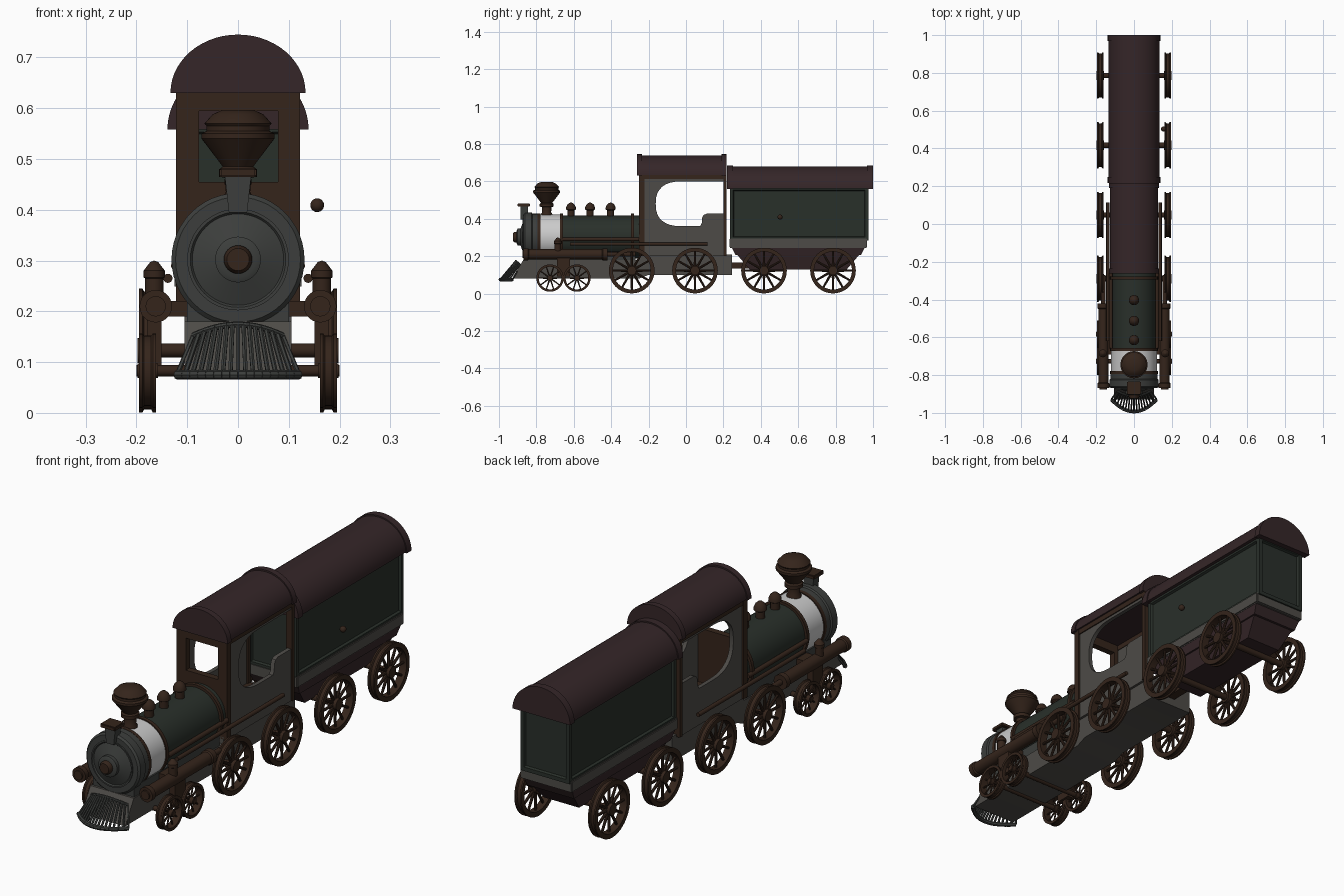
import bpy, bmesh, math
from mathutils import Vector, Matrix

if "Cube" in bpy.data.objects:
    bpy.data.objects.remove(bpy.data.objects["Cube"])

def material(name, rgb):
    m = bpy.data.materials.new(name)
    m.diffuse_color = (*rgb, 1)
    m.use_nodes = True
    m.node_tree.nodes["Principled BSDF"].inputs["Base Color"].default_value = m.diffuse_color
    return m

BROWN = material("brown", (0.035, 0.018, 0.011))
ROOF = material("roof_purple", (0.035, 0.019, 0.021))
GREEN = material("dark_green", (0.022, 0.029, 0.023))
GREY = material("warm_grey", (0.075, 0.07, 0.063))
STEEL = material("steel", (0.045, 0.048, 0.045))
WHITE = material("white", (0.75, 0.75, 0.75))

def finish(name, bm, mat, angle=35):
    bmesh.ops.recalc_face_normals(bm, faces=bm.faces)
    me = bpy.data.meshes.new(name)
    bm.to_mesh(me)
    bm.free()
    ob = bpy.data.objects.new(name, me)
    bpy.context.collection.objects.link(ob)
    me.materials.append(mat)
    bpy.ops.object.select_all(action='DESELECT')
    ob.select_set(True)
    bpy.context.view_layer.objects.active = ob
    bpy.ops.object.shade_smooth_by_angle(angle=math.radians(angle))
    return ob

def add_box(bm, lo, hi):
    lo, hi = Vector(lo), Vector(hi)
    mat = Matrix.Translation((lo + hi) / 2) @ Matrix.Diagonal((*(hi - lo), 1))
    return bmesh.ops.create_cube(bm, size=1, matrix=mat)['verts']

def add_rod(bm, p, q, r, r2=None, seg=16):
    p, q = Vector(p), Vector(q)
    rot = (q - p).to_track_quat('Z', 'Y').to_matrix().to_4x4()
    bmesh.ops.create_cone(bm, cap_ends=True, segments=seg, radius1=r, radius2=r if r2 is None else r2,
                          depth=(q - p).length, matrix=Matrix.Translation((p + q) / 2) @ rot)

def box(name, lo, hi, mat, bevel=0.0):
    bm = bmesh.new()
    add_box(bm, lo, hi)
    if bevel:
        bmesh.ops.bevel(bm, geom=bm.edges[:], offset=bevel, segments=2, affect='EDGES')
    return finish(name, bm, mat)

def prism(name, pts, axis, a, b, mat):
    # Outline is (y, z) for axis x, and (x, z) for axis y
    place = (lambda p, t: (t, p[0], p[1])) if axis == 'x' else (lambda p, t: (p[0], t, p[1]))
    bm = bmesh.new()
    face = bm.faces.new([bm.verts.new(place(p, a)) for p in pts])
    new = bmesh.ops.extrude_face_region(bm, geom=[face])['geom']
    shift = (b - a, 0, 0) if axis == 'x' else (0, b - a, 0)
    bmesh.ops.translate(bm, vec=shift, verts=[v for v in new if isinstance(v, bmesh.types.BMVert)])
    bm.faces.ensure_lookup_table()
    return finish(name, bm, mat)

def add_lathe(bm, profile, axis, loc, seg=40, closed=False):
    # Profile is (radius, distance along axis)
    dirs = {'x': (1, 0, 0), 'y': (0, 1, 0), 'z': (0, 0, 1)}
    ax = Vector(dirs[axis])
    out = Vector((0, 0, 1)) if axis != 'z' else Vector((1, 0, 0))
    vs = [bm.verts.new(Vector(loc) + out * r + ax * d) for r, d in profile]
    n = len(vs)
    es = [bm.edges.new((vs[i], vs[(i + 1) % n])) for i in range(n if closed else n - 1)]
    bmesh.ops.spin(bm, geom=vs + es, cent=loc, axis=ax, angle=2 * math.pi, steps=seg, use_merge=True)
    bmesh.ops.remove_doubles(bm, verts=bm.verts[:], dist=1e-5)

def lathe(name, profile, axis, loc, mat, seg=40):
    bm = bmesh.new()
    add_lathe(bm, profile, axis, loc, seg)
    return finish(name, bm, mat)

def tube(name, y0, y1, r, mat):
    return lathe(name, [(0, y0), (r, y0), (r, y1), (0, y1)], 'y', (0, 0, 0.302), mat, 48)

def wheel(name, side, y, z, r, spokes):
    bm = bmesh.new()
    x = side * 0.178
    rim, w = r * 0.83, 0.017
    add_lathe(bm, [(rim, -w), (r, -w), (r, -w * .6), (r * .95, -w * .4), (r * .95, w * .4),
                   (r, w * .6), (r, w), (rim, w)], 'x', (x, y, z), 40, closed=True)
    add_rod(bm, (x - 0.02, y, z), (x + 0.02, y, z), r * 0.2, seg=20)
    for i in range(spokes):
        a = 2 * math.pi * i / spokes
        d = Vector((0, math.cos(a), math.sin(a)))
        c = Vector((x, y, z))
        add_rod(bm, c + d * r * 0.12, c + d * r * 0.88, r * 0.06, r * 0.042, 8)
    finish(name, bm, BROWN)

# Wheels and axles
for i, y in enumerate((-0.29, 0.048, 0.417, 0.786)):
    for s, n in ((-1, "left"), (1, "right")):
        wheel(f"large_wheel_{n}_{i}", s, y, 0.123, 0.122, 12)
    bm = bmesh.new()
    add_rod(bm, (-0.18, y, 0.123), (0.18, y, 0.123), 0.014)
    finish(f"large_axle_{i}", bm, BROWN)
for i, y in enumerate((-0.727, -0.583)):
    for s, n in ((-1, "left"), (1, "right")):
        wheel(f"small_wheel_{n}_{i}", s, y, 0.083, 0.073, 10)
    bm = bmesh.new()
    add_rod(bm, (-0.2, y, 0.083), (0.2, y, 0.083), 0.011)
    finish(f"small_axle_{i}", bm, BROWN)

# Engine chassis
prism("chassis", [(-0.93, 0.08), (-0.87, 0.18), (-0.25, 0.18), (-0.25, 0.21), (0.245, 0.21),
                  (0.245, 0.10), (-0.2, 0.10), (-0.25, 0.08)], 'x', -0.105, 0.105, GREY)
box("saddle", (-0.1, -0.86, 0.17), (0.1, -0.27, 0.225), STEEL)

# Cowcatcher: curved bars with slats between
bm = bmesh.new()
low = lambda t: Vector((0.12 * t, -0.993 + 0.065 * t * t, 0.075))
top = lambda t: Vector((0.088 * t, -0.91 + 0.025 * t * t, 0.174 - 0.022 * t * t))
N = 16
for i in range(N):
    t, u = -1 + 2 * i / N, -1 + 2 * (i + 1) / N
    add_rod(bm, low(t), low(u), 0.0095, seg=8)
    add_rod(bm, top(t), top(u), 0.006, seg=8)
for i in range(N + 1):
    t = -1 + 2 * i / N
    add_rod(bm, low(t), top(t), 0.0048, seg=6)
finish("cowcatcher", bm, STEEL)

# Boiler and smokebox
tube("boiler", -0.67, -0.25, 0.115, GREEN)
tube("white_band", -0.79, -0.66, 0.121, WHITE)
for i, y in enumerate((-0.785, -0.665, -0.285)):
    tube(f"boiler_ring_{i}", y - 0.008, y + 0.008, 0.126, BROWN)
lathe("smokebox", [(0, -0.78), (0.125, -0.78), (0.125, -0.82), (0.131, -0.825), (0.131, -0.86),
                   (0.123, -0.868), (0.1, -0.868), (0.1, -0.873), (0.094, -0.873), (0.09, -0.868),
                   (0.045, -0.885), (0.045, -0.9), (0.035, -0.905), (0, -0.905)],
      'y', (0, 0, 0.302), STEEL, 48)
lathe("smokebox_knob", [(0, -0.89), (0.028, -0.89), (0.028, -0.915), (0.022, -0.925), (0, -0.925)],
      'y', (0, 0, 0.302), BROWN, 24)

# Lamp post on the smokebox
prism("lamp_post", [(-0.018, 0.395), (0.018, 0.395), (0.026, 0.466), (-0.026, 0.466)],
      'y', -0.885, -0.845, STEEL)
box("lamp_plate", (-0.036, -0.902, 0.465), (0.036, -0.834, 0.482), BROWN, 0.003)

# Chimney and domes
lathe("chimney", [(0, 0.40), (0.03, 0.40), (0.03, 0.425), (0.024, 0.435), (0.026, 0.463), (0.037, 0.465),
                  (0.037, 0.48), (0.03, 0.485), (0.068, 0.535), (0.072, 0.54), (0.072, 0.55),
                  (0.062, 0.555), (0.062, 0.565), (0.066, 0.57), (0.05, 0.588), (0.03, 0.597), (0, 0.597)],
      'z', (0, -0.745, 0), BROWN)
for i, y in enumerate((-0.615, -0.513, -0.403)):
    lathe(f"dome_{i}", [(0, 0.40), (0.019, 0.40), (0.019, 0.445), (0.027, 0.45), (0.026, 0.462),
                        (0.02, 0.475), (0.01, 0.484), (0, 0.487)], 'z', (0, y, 0), BROWN, 24)

# Cylinders, valves and rods on both sides
for s, n in ((-1, "left"), (1, "right")):
    x = s * 0.162
    lathe(f"cylinder_{n}", [(0, -0.875), (0.02, -0.875), (0.02, -0.868), (0.032, -0.868), (0.032, -0.845),
                            (0.027, -0.84), (0.027, -0.45), (0.032, -0.445), (0.032, -0.42), (0, -0.42)],
          'y', (x, 0, 0.21), BROWN, 24)
    lathe(f"valve_{n}", [(0, 0.22), (0.018, 0.22), (0.018, 0.265), (0.021, 0.267), (0.021, 0.28),
                         (0.008, 0.297), (0, 0.3)], 'z', (s * 0.165, -0.685, 0), BROWN, 16)
    box(f"cylinder_bracket_{n}", (s * 0.165 - 0.014, -0.69, 0.09), (s * 0.165 + 0.014, -0.62, 0.2), BROWN)
    box(f"cylinder_mount_{n}", (s * 0.13 - 0.035, -0.69, 0.19), (s * 0.13 + 0.035, -0.62, 0.22), BROWN)
    bm = bmesh.new()
    add_rod(bm, (x, -0.43, 0.21), (x, -0.27, 0.21), 0.012)
    add_rod(bm, (s * 0.138, -0.62, 0.265), (s * 0.138, 0.115, 0.265), 0.009)
    finish(f"side_rod_{n}", bm, BROWN)
    bm = bmesh.new()
    add_rod(bm, (s * 0.122, -0.66, 0.29), (s * 0.122, -0.25, 0.29), 0.01)
    finish(f"boiler_rail_{n}", bm, BROWN)

# Cab side walls with a rounded opening and a raised arm at the back
arc = []
for i in range(17):
    a = math.radians(-90 - 180 * i / 16)
    c, q = math.cos(a), math.sin(a)
    arc.append((-0.02 - 0.142 * abs(c) ** 0.8, 0.48 + 0.12 * math.copysign(abs(q) ** 0.8, q)))
wall = [(-0.235, 0.2), (0.205, 0.2), (0.205, 0.427), (0.11, 0.427), (0.094, 0.42), (0.086, 0.405),
        (0.084, 0.375), (0.075, 0.36)] + arc + [(0.205, 0.6), (0.205, 0.635), (-0.235, 0.635)]
for s, n in ((-1, "left"), (1, "right")):
    prism(f"cab_wall_{n}", wall, 'x', s * 0.098, s * 0.116, GREY)
    box(f"cab_back_post_{n}", (s * 0.107 - 0.015, 0.2, 0.2), (s * 0.107 + 0.015, 0.217, 0.635), BROWN)
    box(f"cab_top_beam_{n}", (s * 0.108 - 0.013, -0.23, 0.612), (s * 0.108 + 0.013, 0.205, 0.637), BROWN)

# Cab front wall framing the window
bm = bmesh.new()
for lo, hi in (((-0.122, 0.2), (0.122, 0.455)), ((-0.122, 0.595), (0.122, 0.637)),
               ((-0.122, 0.455), (-0.077, 0.595)), ((0.079, 0.455), (0.122, 0.595))):
    add_box(bm, (lo[0], -0.25, lo[1]), (hi[0], -0.222, hi[1]))
finish("cab_front", bm, BROWN)
box("cab_floor", (-0.1, -0.23, 0.2), (0.1, 0.215, 0.22), BROWN)

# Arched roofs with end ribs
def arch(name, y0, y1, hw, z0, z1):
    pts = [(hw * math.cos(math.pi * i / 28), z0 + (z1 - z0) * math.sin(math.pi * i / 28)) for i in range(29)]
    prism(name, pts, 'y', y0, y1, ROOF)

arch("cab_roof", -0.245, 0.2, 0.128, 0.634, 0.738)
arch("cab_roof_rib_front", -0.262, -0.235, 0.133, 0.63, 0.745)
arch("cab_roof_rib_back", 0.19, 0.217, 0.133, 0.63, 0.745)
arch("tender_roof", 0.23, 0.98, 0.134, 0.562, 0.68)
arch("tender_roof_rib_front", 0.218, 0.25, 0.139, 0.558, 0.686)
arch("tender_roof_rib_back", 0.968, 1.0, 0.139, 0.558, 0.686)

# Tender body with recessed panels on all four sides
bm = bmesh.new()
add_box(bm, (-0.119, 0.235, 0.285), (0.119, 0.975, 0.57))
sides = [f for f in bm.faces if abs(f.normal.z) < 0.5]
bmesh.ops.inset_individual(bm, faces=sides, thickness=0.024)
bmesh.ops.inset_individual(bm, faces=sides, thickness=0.006, depth=-0.01)
finish("tender_body", bm, GREEN)
box("tender_ledge", (-0.125, 0.232, 0.245), (0.125, 0.968, 0.295), GREY, 0.004)

# Tapered tender underbody
def taper(name, z0, z1, bottom, upper):
    bm = bmesh.new()
    for v in add_box(bm, (-1, -1, z0), (1, 1, z1)):
        hw, hl = upper if v.co.z > (z0 + z1) / 2 else bottom
        v.co.x *= hw
        v.co.y = 0.6 + v.co.y * hl
    finish(name, bm, ROOF)

taper("tender_underbody_upper", 0.205, 0.246, (0.112, 0.335), (0.12, 0.355))
taper("tender_underbody_lower", 0.13, 0.206, (0.085, 0.26), (0.105, 0.325))

# Coupling and side knob
box("coupling", (-0.02, 0.23, 0.135), (0.02, 0.36, 0.165), BROWN)
bm = bmesh.new()
bmesh.ops.create_uvsphere(bm, u_segments=20, v_segments=12, radius=0.0135,
                          matrix=Matrix.Translation((0.156, 0.503, 0.409)))
finish("tender_knob", bm, BROWN)
